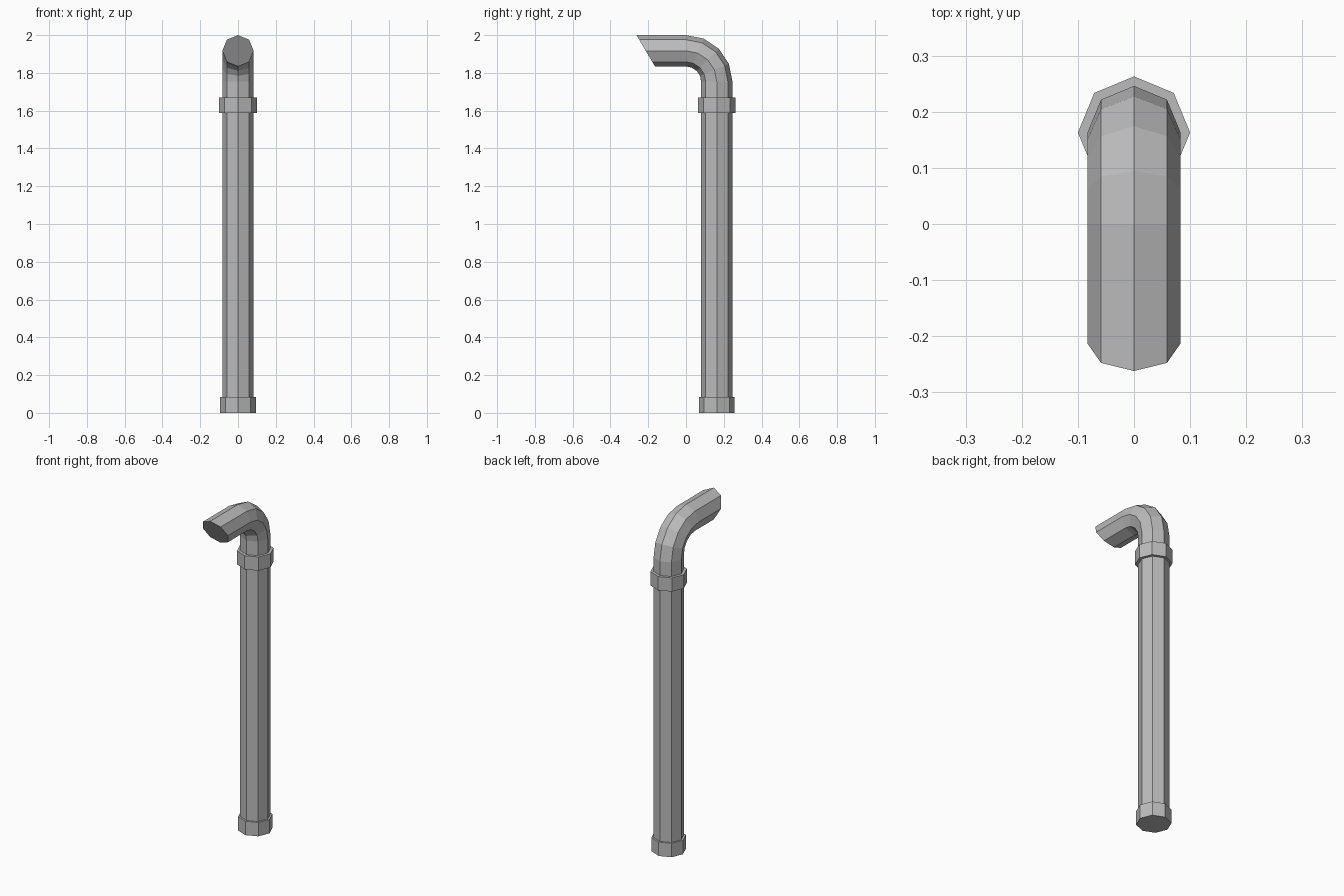
import bpy, bmesh, math
from mathutils import Vector

if "Cube" in bpy.data.objects:
    bpy.data.objects.remove(bpy.data.objects["Cube"])

SIDES = 8
RADIUS = 0.083
PIPE_Y = 0.163      # vertical pipe axis, also the elbow bend radius
BEND_Z = 1.754      # height where the elbow starts

metal = bpy.data.materials.new("grey_metal")
metal.diffuse_color = (0.5, 0.5, 0.5, 1)
metal.use_nodes = True
metal.node_tree.nodes["Principled BSDF"].inputs["Base Color"].default_value = metal.diffuse_color


def loft(name, rings):
    """Skin a list of equal-sized rings into a capped tube."""
    bm = bmesh.new()
    loops = [[bm.verts.new(p) for p in ring] for ring in rings]
    for a, b in zip(loops, loops[1:]):
        for i in range(SIDES):
            j = (i + 1) % SIDES
            bm.faces.new((a[i], a[j], b[j], b[i]))
    bm.faces.new(loops[0][::-1])
    bm.faces.new(loops[-1])
    bmesh.ops.recalc_face_normals(bm, faces=bm.faces)
    mesh = bpy.data.meshes.new(name)
    bm.to_mesh(mesh)
    bm.free()
    mesh.materials.append(metal)
    obj = bpy.data.objects.new(name, mesh)
    bpy.context.collection.objects.link(obj)
    return obj


def ring(centre, out, radius=RADIUS):
    """Octagon spanned by the x axis and the outward direction."""
    steps = [2 * math.pi * i / SIDES for i in range(SIDES)]
    return [Vector(centre) + radius * (math.cos(a) * Vector((1, 0, 0)) + math.sin(a) * Vector(out))
            for a in steps]


# Pipe: straight riser, four-segment elbow, horizontal spout with slanted mouth
rings = [ring((0, PIPE_Y, 0.01), (0, 1, 0))]
for k in range(5):
    a = math.radians(22.5 * k)
    out = Vector((0, math.cos(a), math.sin(a)))
    rings.append(ring(Vector((0, 0, BEND_Z)) + PIPE_Y * out, out))
rings.append(ring((0, -0.213, BEND_Z + PIPE_Y), (0, -0.59, 1)))
loft("pipe", rings)

# Collars: at the foot and below the elbow
for name, z0, z1, r in (("foot_collar", 0, 0.083, 0.094), ("upper_collar", 1.588, 1.67, 0.1)):
    loft(name, [ring((0, PIPE_Y, z), (0, 1, 0), r) for z in (z0, z1)])
